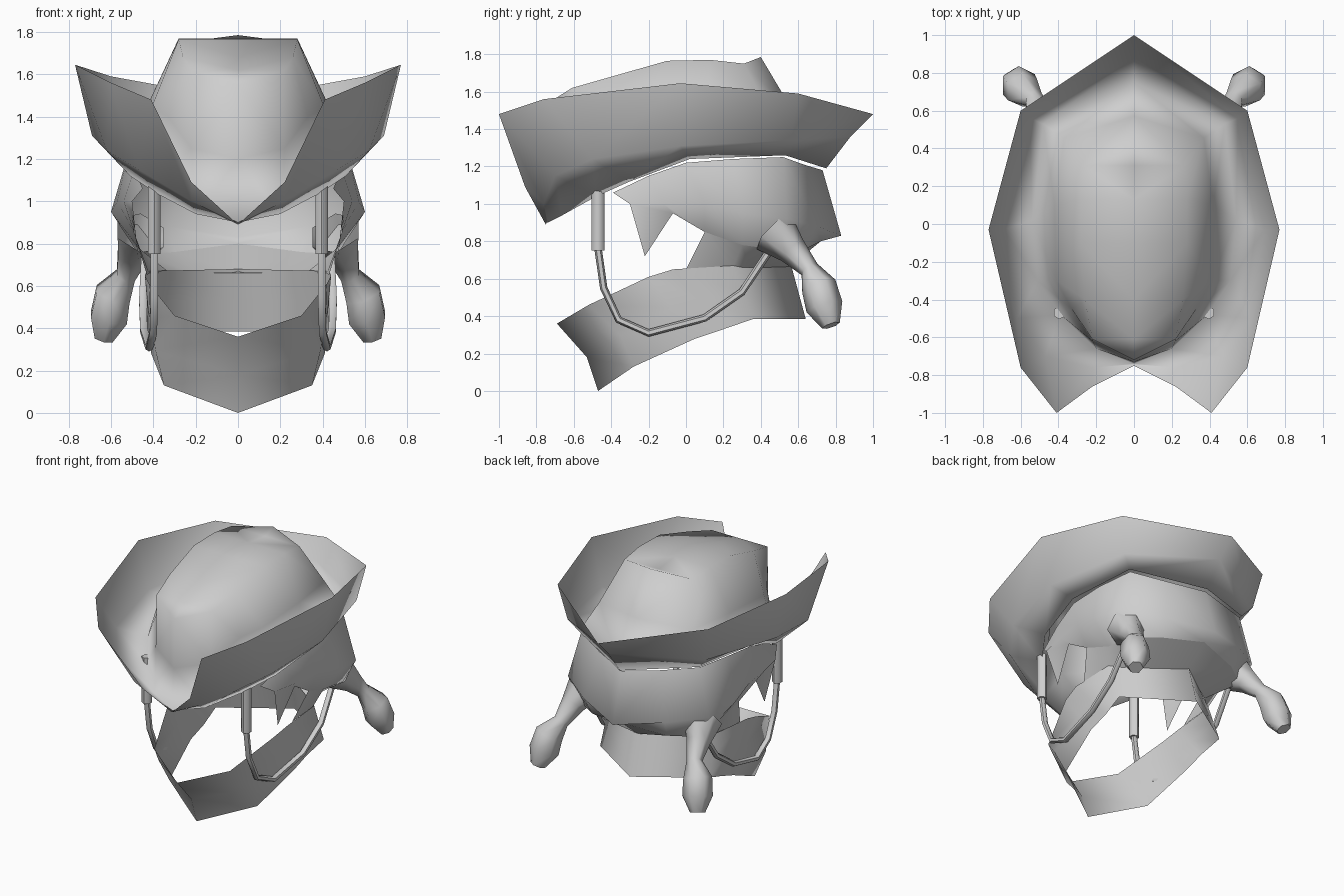
import bpy
import bmesh
from math import radians, sin, cos, tau
from mathutils import Vector

default_cube = bpy.data.objects.get("Cube")
if default_cube:
    bpy.data.objects.remove(default_cube, do_unlink=True)

# One plain grey for everything
grey = bpy.data.materials.new("plain_grey")
grey.use_nodes = True
grey_value = (0.62, 0.62, 0.62, 1)
grey.diffuse_color = grey_value
shader = next(node for node in grey.node_tree.nodes if node.type == 'BSDF_PRINCIPLED')
shader.inputs["Base Color"].default_value = grey_value
shader.inputs["Roughness"].default_value = 0.8


def finish(name, bm, crease_angle):
    """Turn a half mesh into a mirrored, smoothly shaded object."""
    bmesh.ops.remove_doubles(bm, verts=bm.verts, dist=0.001)
    mesh = bpy.data.meshes.new(name)
    bm.to_mesh(mesh)
    bm.free()
    mesh.materials.append(grey)
    obj = bpy.data.objects.new(name, mesh)
    bpy.context.collection.objects.link(obj)
    bpy.ops.object.select_all(action='DESELECT')
    obj.select_set(True)
    bpy.context.view_layer.objects.active = obj
    bpy.ops.object.shade_smooth_by_angle(angle=radians(crease_angle))
    mirror = obj.modifiers.new("left_right_mirror", 'MIRROR')
    mirror.use_axis[0] = True
    mirror.use_mirror_merge = True


def loft(name, rows, crease_angle=70):
    """Skin rows of points, each running from front to back on the left half."""
    bm = bmesh.new()
    grid = [[bm.verts.new(point) for point in row] for row in rows]
    for upper, lower in zip(grid, grid[1:]):
        for i in range(len(upper) - 1):
            bm.faces.new((upper[i], lower[i], lower[i + 1], upper[i + 1]))
    finish(name, bm, crease_angle)


def tube(name, points, radii, sides=6, crease_angle=60, open_start=False):
    """Sweep a polygon of changing radius along a path."""
    bm = bmesh.new()
    path = [Vector(point) for point in points]
    loops = []
    for i, centre in enumerate(path):
        before = path[max(i - 1, 0)]
        after = path[min(i + 1, len(path) - 1)]
        tangent = (after - before).normalized()
        across = tangent.cross(Vector((1, 0, 0))).normalized()
        other = tangent.cross(across)
        loop = []
        for k in range(sides):
            turn = tau * k / sides
            offset = across * cos(turn) + other * sin(turn)
            loop.append(bm.verts.new(centre + offset * radii[i]))
        loops.append(loop)
    for start, end in zip(loops, loops[1:]):
        for k in range(sides):
            nxt = (k + 1) % sides
            bm.faces.new((start[k], start[nxt], end[nxt], end[k]))
    if not open_start:
        bm.faces.new(loops[0])
    bm.faces.new(loops[-1])
    bmesh.ops.recalc_face_normals(bm, faces=bm.faces)
    finish(name, bm, crease_angle)


def halfway(first, second):
    """Row of points midway between two rows."""
    return [(Vector(a) + Vector(b)) / 2 for a, b in zip(first, second)]


# Hat: flat-topped crown flowing into a wide upturned brim, notched in front
crown_top = [(0, -.72, 1.55), (.22, -.61, 1.62), (.26, -.4, 1.68), (.28, -.1, 1.765),
             (.28, .13, 1.77), (.27, .31, 1.75), (0, .4, 1.785)]
crown_spine = [(0, y, z) for x, y, z in crown_top]
crown_wide = [(0, -.73, 1.2), (.22, -.62, 1.25), (.33, -.45, 1.4), (.41, -.3, 1.44),
              (.42, .1, 1.47), (.37, .455, 1.47), (0, .57, 1.5)]
brim_inner = [(0, -.74, .9), (.2, -.66, .94), (.39, -.48, 1.04), (.51, -.3, 1.12),
              (.54, .02, 1.24), (.48, .53, 1.26), (0, .75, 1.19)]
brim_middle = [(0, -.745, .9), (.22, -.76, 1), (.47, -.7, 1.15), (.62, -.5, 1.24),
               (.69, -.03, 1.31), (.55, .56, 1.34), (0, .88, 1.36)]
brim_edge = [(0, -.75, .89), (.22, -.86, 1.09), (.41, -1, 1.48), (.6, -.76, 1.56),
             (.77, -.03, 1.645), (.6, .6, 1.59), (0, 1, 1.48)]
loft("hat", [crown_spine, crown_top, crown_wide, brim_inner, brim_middle, brim_edge],
     crease_angle=180)

# Hair: open at the face, with a pointed side lock, flaring at the back
hair_top = [(.45, -.39, 1.06), (.49, -.2, 1.15), (.52, 0, 1.22), (.51, .25, 1.24),
            (.47, .52, 1.25), (.24, .63, 1.21), (0, .73, 1.18)]
hair_flare = [(.5, -.3, 1), (.54, -.12, 1), (.57, .1, 1), (.6, .3, .95),
              (.56, .54, .92), (.32, .7, .88), (0, .83, .83)]
hair_hem = [(.47, -.22, .72), (.5, -.07, .95), (.49, .1, .85), (.47, .3, .78),
            (.47, .52, .75), (.3, .64, .76), (0, .72, .8)]
loft("hair", [hair_top, hair_flare, hair_hem], crease_angle=100)

# Hair tucked behind the neck, between the hem and the collar
nape_hem = [(.43, 0, .65), (.42, .25, .66), (.32, .34, .66), (.2, .42, .66), (0, .55, .66)]
loft("nape_hair", [hair_hem[2:], nape_hem])

# Collar: a sloping band, low at the front and coming to a point at the back
collar_top = [(0, -.69, .36), (.3, -.52, .46), (.42, -.2, .61), (.44, -.07, .65),
              (.43, .25, .67), (0, .56, .68)]
collar_hem = [(0, -.47, 0), (.35, -.28, .13), (.41, .05, .28), (.41, .2, .33),
              (.43, .36, .385), (0, .64, .385)]
collar_waist = halfway(collar_top, collar_hem)
for point in collar_waist[:2]:
    point.y += .05
    point.x *= 1.2
loft("collar", [collar_top, collar_waist, collar_hem])

# Bunches: growing out of the hair, narrow at the tie, swelling to a bulb
tube("hair_bunches",
     [(.46, .47, .85), (.5, .57, .75), (.53, .66, .65), (.59, .71, .56),
      (.61, .74, .45), (.635, .775, .35)],
     [.13, .08, .052, .095, .1, .05], open_start=True)

# Hanging straps: a thick sleeve above a thin cord that loops round the collar
tube("strap_sleeves", [(.395, -.47, 1.08), (.395, -.47, .75)], [.034, .034])
tube("strap_cords",
     [(.395, -.47, .76), (.395, -.44, .55), (.4, -.36, .38), (.42, -.2, .31),
      (.445, .1, .39), (.45, .3, .53), (.44, .44, .74)],
     [.02] * 7)
